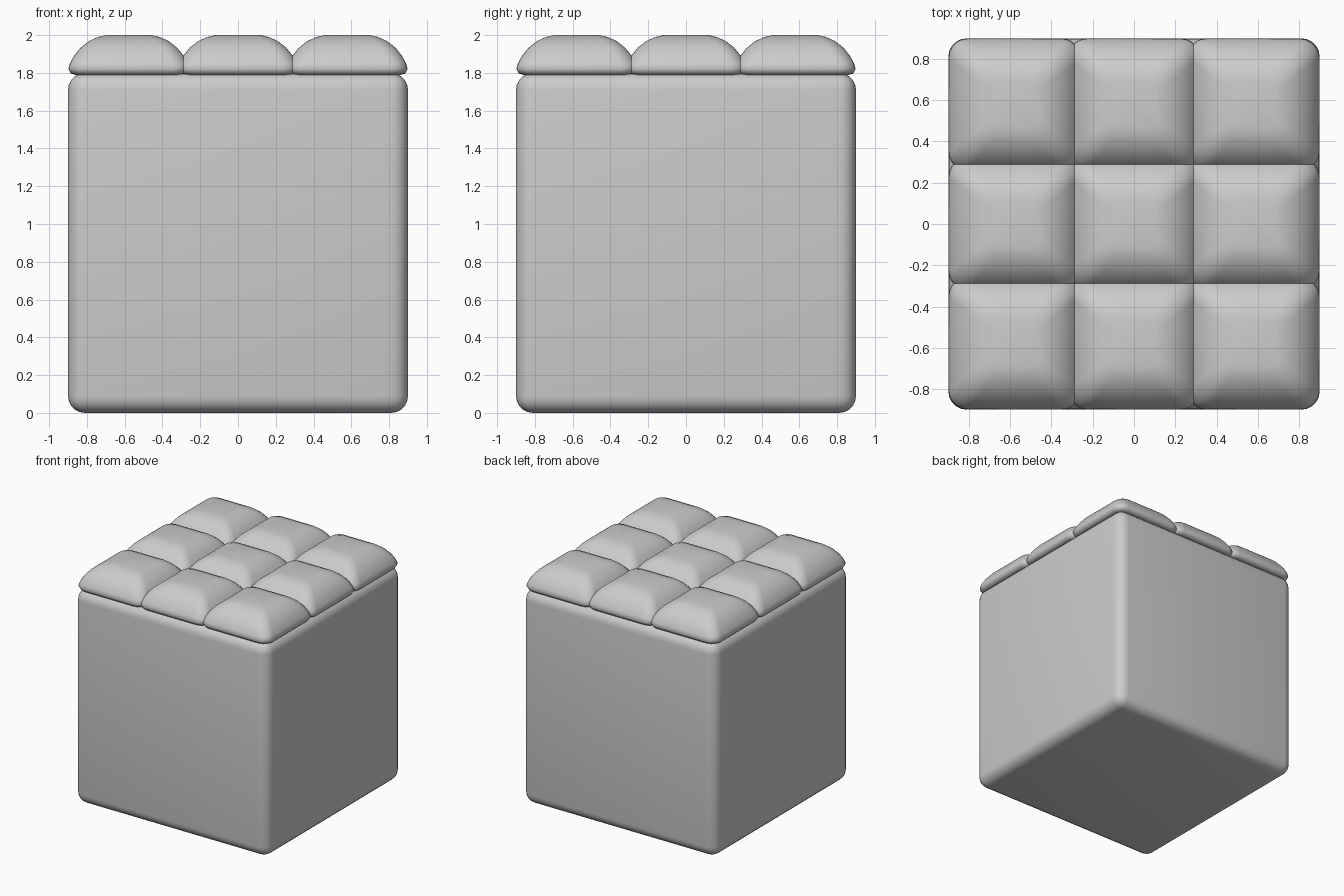
import bpy, bmesh, math

if "Cube" in bpy.data.objects:
    bpy.data.objects.remove(bpy.data.objects["Cube"])


def finish(name, bm):
    bmesh.ops.recalc_face_normals(bm, faces=bm.faces)
    for f in bm.faces:
        f.smooth = True
    me = bpy.data.meshes.new(name)
    bm.to_mesh(me)
    bm.free()
    ob = bpy.data.objects.new(name, me)
    bpy.context.collection.objects.link(ob)
    return ob


# Base: rounded cube
bm = bmesh.new()
bmesh.ops.create_cube(bm, size=1.8)
bmesh.ops.translate(bm, verts=bm.verts, vec=(0, 0, 0.9))
bmesh.ops.bevel(bm, geom=bm.edges[:], offset=0.09, segments=5, profile=0.5, affect='EDGES')
finish("ottoman_base", bm)

# Cushion section: half width, corner radius, height
PROFILE = [(0.285, 0.07, 1.79), (0.308, 0.085, 1.797), (0.32, 0.09, 1.822),
           (0.312, 0.09, 1.85), (0.29, 0.085, 1.89), (0.256, 0.08, 1.933),
           (0.21, 0.07, 1.969), (0.163, 0.055, 1.99), (0.12, 0.04, 2.0)]


def rounded_square(half, r, n=6):
    pts = []
    for k in range(4):
        mid = math.pi / 4 + k * math.pi / 2
        cx = (half - r) * math.copysign(1, math.cos(mid))
        cy = (half - r) * math.copysign(1, math.sin(mid))
        for i in range(n + 1):
            a = k * math.pi / 2 + i * math.pi / 2 / n
            pts.append((cx + r * math.cos(a), cy + r * math.sin(a)))
    return pts


def cushion(name, x, y):
    bm = bmesh.new()
    rings = [[bm.verts.new((x + px, y + py, z)) for px, py in rounded_square(h, r)]
             for h, r, z in PROFILE]
    for a, b in zip(rings, rings[1:]):
        for i in range(len(a)):
            j = (i + 1) % len(a)
            bm.faces.new((a[i], a[j], b[j], b[i]))
    bm.faces.new(rings[0][::-1])
    bm.faces.new(rings[-1])
    return finish(name, bm)


# Three by three grid of overlapping cushions
for i in range(3):
    for j in range(3):
        cushion(f"seat_cushion_{i}_{j}", (i - 1) * 0.578, (j - 1) * 0.578)
